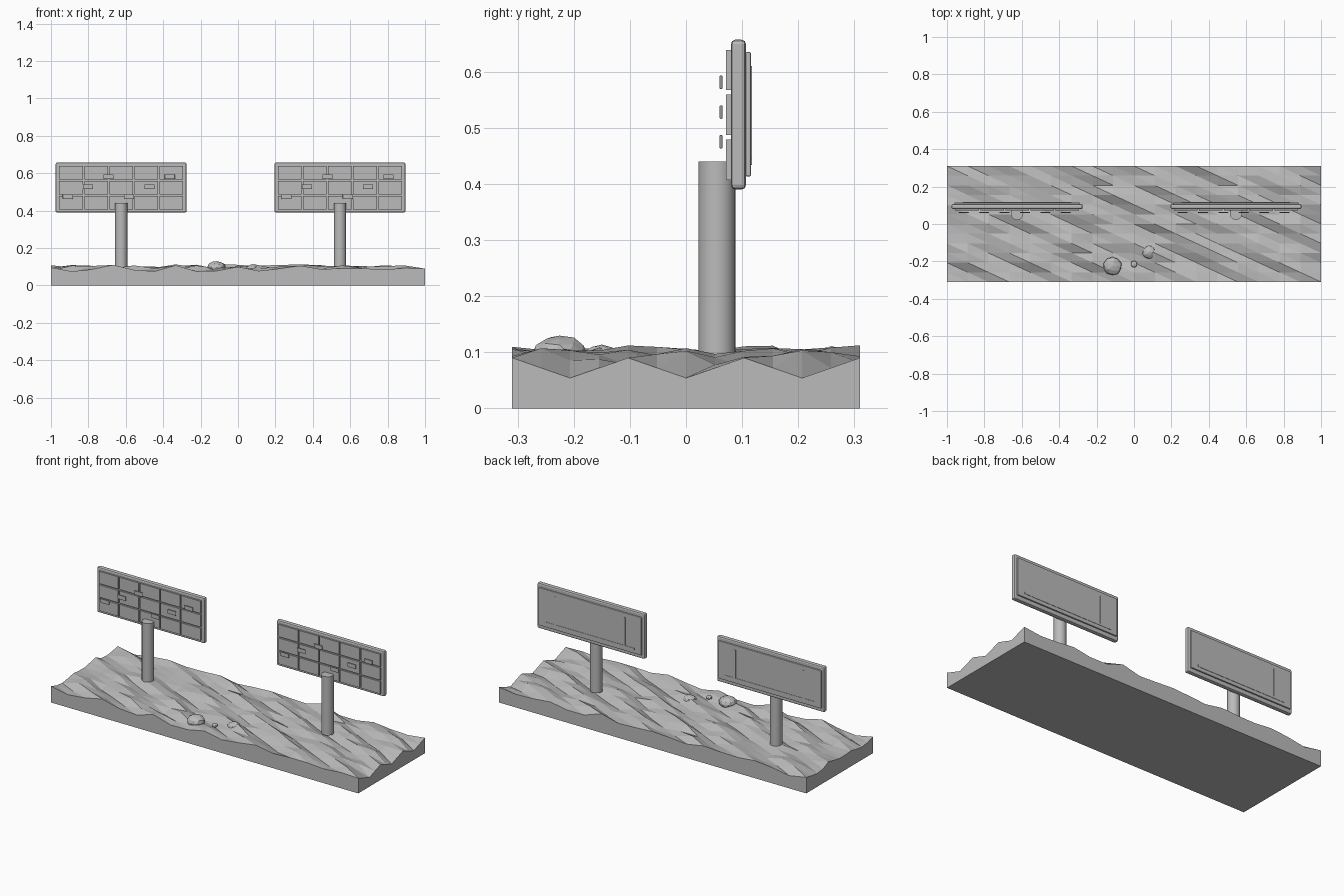
import bpy, bmesh, math, random
from mathutils import Vector

random.seed(4)
if "Cube" in bpy.data.objects:
    bpy.data.objects.remove(bpy.data.objects["Cube"])

grey = bpy.data.materials.new("plain grey")
grey.use_nodes = True
grey.diffuse_color = (0.5, 0.5, 0.5, 1)
grey.node_tree.nodes["Principled BSDF"].inputs["Base Color"].default_value = (0.5, 0.5, 0.5, 1)


def finish(name, bm):
    bmesh.ops.recalc_face_normals(bm, faces=bm.faces)
    mesh = bpy.data.meshes.new(name)
    bm.to_mesh(mesh)
    bm.free()
    mesh.materials.append(grey)
    ob = bpy.data.objects.new(name, mesh)
    bpy.context.collection.objects.link(ob)
    return ob


def add_box(bm, x0, x1, y0, y1, z0, z1):
    verts = bmesh.ops.create_cube(bm, size=1)["verts"]
    for v in verts:
        v.co = Vector((x0 if v.co.x < 0 else x1,
                       y0 if v.co.y < 0 else y1,
                       z0 if v.co.z < 0 else z1))


def box(name, x0, x1, y0, y1, z0, z1, bevel=0):
    bm = bmesh.new()
    add_box(bm, x0, x1, y0, y1, z0, z1)
    ob = finish(name, bm)
    if bevel:
        mod = ob.modifiers.new("Bevel", "BEVEL")
        mod.width = bevel
        mod.segments = 2
    return ob


# Ground slab with a rippled, faceted top
def ground(nx=18, ny=12, half_y=0.31):
    bm = bmesh.new()
    top, low = {}, {}
    for i in range(nx + 1):
        for j in range(ny + 1):
            x, y = -1 + 2 * i / nx, -half_y + 2 * half_y * j / ny
            z = 0.09 + 0.012 * math.cos(j * math.pi / 2 + i * 2.1)
            z += random.uniform(-0.011, 0.011)
            if i == nx:
                z = 0.072 + 0.018 * math.cos(j * math.pi / 2)
            top[i, j] = bm.verts.new((x, y, z))
            if i in (0, nx) or j in (0, ny):
                low[i, j] = bm.verts.new((x, y, 0))
    for i in range(nx):
        for j in range(ny):
            a, b, c, d = top[i, j], top[i + 1, j], top[i + 1, j + 1], top[i, j + 1]
            bm.faces.new((a, b, d))
            bm.faces.new((b, c, d))
    rim = [(i, 0) for i in range(nx)] + [(nx, j) for j in range(ny)]
    rim += [(i, ny) for i in range(nx, 0, -1)] + [(0, j) for j in range(ny, 0, -1)]
    for p, q in zip(rim, rim[1:] + rim[:1]):
        bm.faces.new((low[p], low[q], top[q], top[p]))
    bm.faces.new([low[p] for p in reversed(rim)])
    finish("ground", bm)


ground()


# Boulders resting on the ground
def rock(name, x, y, z, r, squash):
    bm = bmesh.new()
    bmesh.ops.create_icosphere(bm, subdivisions=2, radius=r)
    for v in bm.verts:
        v.co *= random.uniform(0.94, 1.04)
        v.co = Vector((x + v.co.x, y + v.co.y, z + v.co.z * squash))
    finish(name, bm)


rock("large_rock", -0.115, -0.225, 0.098, 0.05, 0.65)
rock("medium_rock", 0.08, -0.15, 0.09, 0.036, 0.65)
rock("small_rock", 0.0, -0.215, 0.097, 0.018, 0.5)


# A post carrying a framed board with tiles, floating tabs and rear battens
def billboard(side, cx):
    bm = bmesh.new()
    bmesh.ops.create_cone(bm, cap_ends=True, segments=32, radius1=0.033, radius2=0.033, depth=0.345)
    bmesh.ops.translate(bm, verts=bm.verts, vec=(cx, 0.055, 0.2675))
    post = finish(side + "_post", bm)
    bpy.context.view_layer.objects.active = post
    post.select_set(True)
    bpy.ops.object.shade_smooth_by_angle()
    post.select_set(False)

    box(side + "_board_core", cx - 0.35, cx + 0.35, 0.08, 0.107, 0.39, 0.657, 0.008)
    box(side + "_back_plate", cx - 0.335, cx + 0.335, 0.106, 0.116, 0.413, 0.635, 0.003)

    # Front tiles in a grid
    bm = bmesh.new()
    cols, rows, w, h, gap = 5, 3, 0.67, 0.24, 0.004
    for c in range(cols):
        for r in range(rows):
            x, z = cx - w / 2 + c * w / cols, 0.403 + r * h / rows
            add_box(bm, x + gap, x + w / cols - gap, 0.071, 0.082, z + gap, z + h / rows - gap)
    finish(side + "_front_tiles", bm)

    # Small tabs in front, stepping through three heights
    for k in range(6):
        x, z = cx - 0.285 + k * 0.109, 0.475 + (k % 3) * 0.053
        box(f"{side}_tab_{k + 1}", x - 0.027, x + 0.027, 0.06, 0.065, z - 0.012, z + 0.012, 0.0015)

    # Rear battens
    for s, label in ((-1, "right"), (1, "left")):
        x = cx + s * 0.225
        box(f"{side}_{label}_batten", x - 0.006, x + 0.006, 0.11, 0.118, 0.435, 0.61)
    box(side + "_cross_batten", cx - 0.29, cx + 0.29, 0.11, 0.118, 0.434, 0.445)


billboard("right", -0.625)
billboard("left", 0.545)
